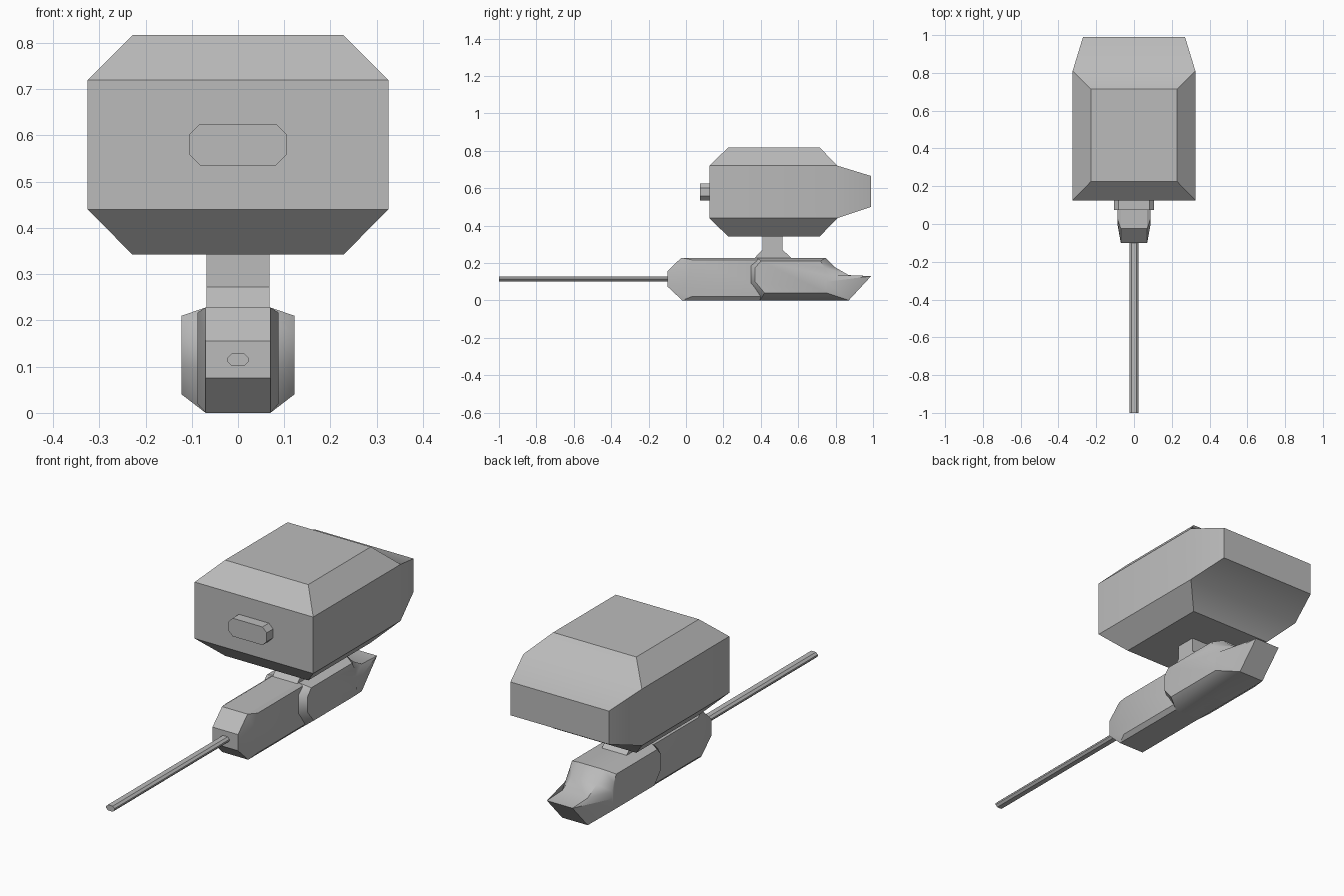
import bpy
import math

cube = bpy.data.objects.get("Cube")
if cube:
    bpy.data.objects.remove(cube)

grey = bpy.data.materials.new("plain_grey")
grey.use_nodes = True
colour = (0.5, 0.5, 0.5, 1)
grey.diffuse_color = colour
grey.node_tree.nodes["Principled BSDF"].inputs["Base Color"].default_value = colour


def loft(name, rings, smooth=0):
    """Skin a stack of equal-length rings and cap both ends."""
    n = len(rings[0])
    verts = [p for ring in rings for p in ring]
    faces = [list(range(n)), [len(verts) - 1 - i for i in range(n)]]
    for r in range(len(rings) - 1):
        a, b = r * n, r * n + n
        faces += [[a + i, a + (i + 1) % n, b + (i + 1) % n, b + i] for i in range(n)]
    mesh = bpy.data.meshes.new(name)
    mesh.from_pydata(verts, [], faces)
    mesh.materials.append(grey)
    obj = bpy.data.objects.new(name, mesh)
    bpy.context.collection.objects.link(obj)
    bpy.ops.object.select_all(action='DESELECT')
    obj.select_set(True)
    bpy.context.view_layer.objects.active = obj
    bpy.ops.object.mode_set(mode='EDIT')
    bpy.ops.mesh.select_all(action='SELECT')
    bpy.ops.mesh.normals_make_consistent(inside=False)
    bpy.ops.object.mode_set(mode='OBJECT')
    if smooth:
        bpy.ops.object.shade_smooth_by_angle(angle=math.radians(smooth))
    return obj


def side(x, profile):
    return [(x, y, z) for y, z in profile]


def octagon(y, w, h, c, zc):
    """Chamfered rectangle facing along y."""
    pts = [(w, h - c), (w - c, h), (c - w, h), (-w, h - c),
           (-w, c - h), (c - w, -h), (w - c, -h), (w, c - h)]
    return [(x, y, zc + z) for x, z in pts]


# Head: bevelled box whose rear tapers to a smaller end face
def head_ring(z, w, front, back, tail_w, tail_y, tail_z):
    return [(-w, front, z), (w, front, z), (w, back, z),
            (tail_w, tail_y, tail_z), (-tail_w, tail_y, tail_z), (-w, back, z)]


top_w, full_w, tail_w = 0.228, 0.325, 0.27
lower = head_ring(0.44, full_w, 0.125, 0.81, tail_w, 0.99, 0.50)
upper = head_ring(0.72, full_w, 0.125, 0.81, tail_w, 0.99, 0.665)
verts = lower + upper
for z in (0.342, 0.817):
    verts += [(-top_w, 0.225, z), (top_w, 0.225, z), (top_w, 0.715, z), (-top_w, 0.715, z)]
faces = [[0, 1, 7, 6], [1, 2, 8, 7], [2, 3, 9, 8], [3, 4, 10, 9], [4, 5, 11, 10], [5, 0, 6, 11]]
for ring, cap in ((0, 12), (6, 16)):
    corners = [ring, ring + 1, ring + 2, ring + 5]
    faces.append([cap + i for i in range(4)])
    faces += [[corners[i], corners[(i + 1) % 4], cap + (i + 1) % 4, cap + i] for i in range(4)]
    faces.append([ring + 2, ring + 3, ring + 4, ring + 5])
head = loft("head", [lower, upper])
head.data.clear_geometry()
head.data.from_pydata(verts, [], faces)
bpy.ops.object.mode_set(mode='EDIT')
bpy.ops.mesh.select_all(action='SELECT')
bpy.ops.mesh.normals_make_consistent(inside=False)
bpy.ops.object.mode_set(mode='OBJECT')
bpy.ops.object.shade_smooth_by_angle(angle=math.radians(32))

# Front button and long thin rod
loft("front_button", [octagon(y, 0.105, 0.045, 0.023, 0.58) for y in (0.075, 0.14)])
loft("rod", [octagon(y, 0.023, 0.014, 0.01, 0.115) for y in (-1, -0.08)])

# Neck joining the head to the body
neck = [(0.41, 0.36), (0.41, 0.272), (0.365, 0.225), (0.365, 0.2),
        (0.565, 0.2), (0.565, 0.225), (0.515, 0.272), (0.515, 0.36)]
loft("neck", [side(-0.068, neck), side(0.068, neck)])

# Body: centre profile with tapered cheeks
core = [(-0.10, 0.075), (-0.02, 0), (0.6, 0), (0.6, 0.228), (-0.025, 0.228), (-0.10, 0.155)]
cheek = [(0.0, 0.075), (0.03, 0.02), (0.55, 0.02), (0.55, 0.217), (0.03, 0.217), (0.0, 0.155)]
loft("body", [side(-0.088, cheek), side(-0.07, core), side(0.07, core), side(0.088, cheek)], 30)

# Rear pod: wide side faces blending into a narrow upturned tail
inner = [(0.38, 0.228), (0.335, 0.19), (0.335, 0.09), (0.395, 0), (0.87, 0),
         (0.99, 0.13), (0.87, 0.135), (0.80, 0.175), (0.745, 0.228)]
outer = [(0.40, 0.21), (0.37, 0.175), (0.37, 0.10), (0.42, 0.04), (0.75, 0.04),
         (0.755, 0.10), (0.752, 0.135), (0.74, 0.175), (0.72, 0.21)]
loft("rear_pod", [side(-0.122, outer), side(-0.07, inner), side(0.07, inner), side(0.122, outer)], 40)
